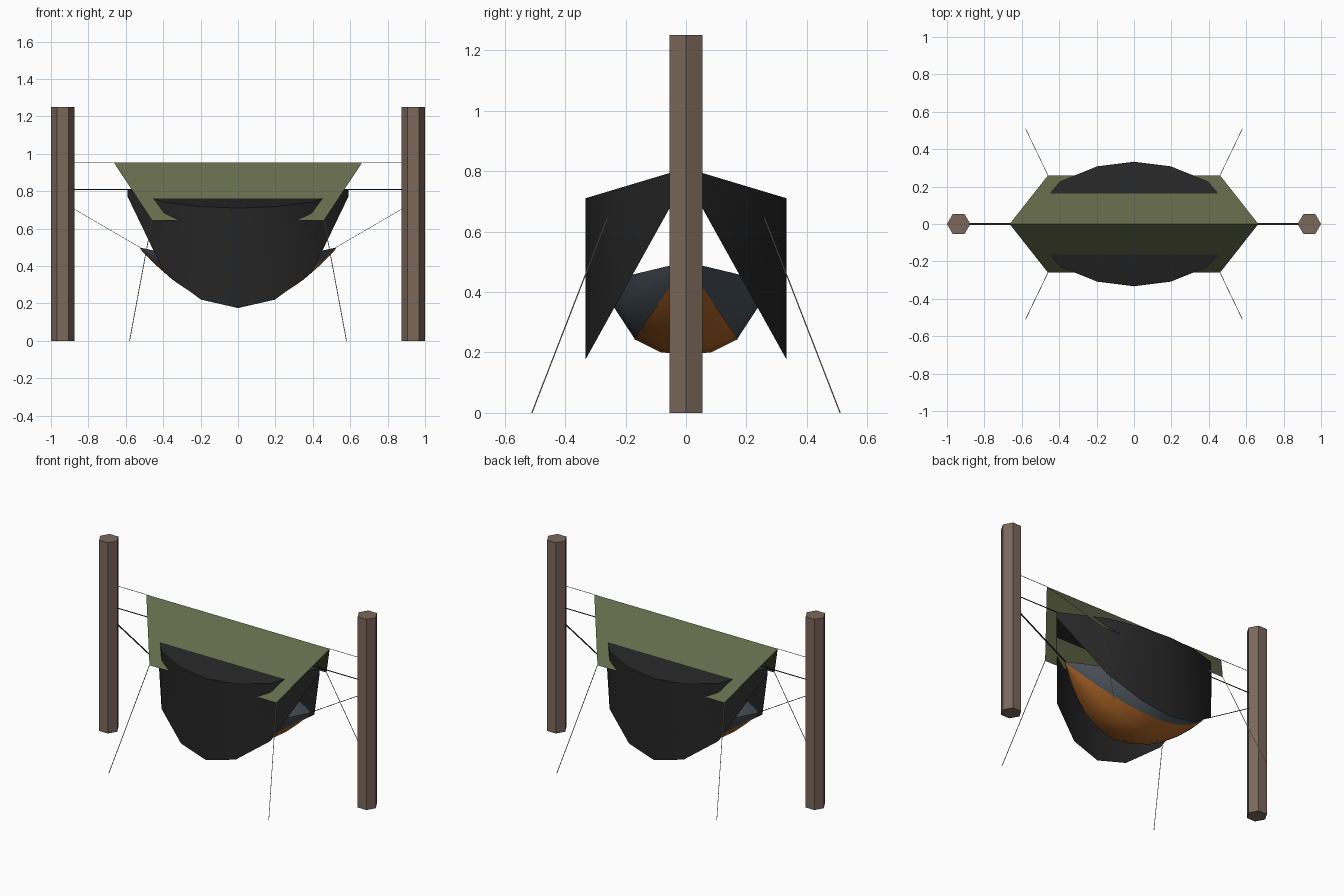
import bpy, math
from mathutils import Vector

if "Cube" in bpy.data.objects:
    bpy.data.objects.remove(bpy.data.objects["Cube"])


def material(name, srgb):
    m = bpy.data.materials.new(name)
    lin = [((c / 255 + 0.055) / 1.055) ** 2.4 for c in srgb]
    m.diffuse_color = (*lin, 1)
    m.use_nodes = True
    m.node_tree.nodes["Principled BSDF"].inputs["Base Color"].default_value = m.diffuse_color
    return m


WOOD = material("bark_brown", (122, 104, 90))
OLIVE = material("olive_green", (102, 108, 76))
BLACK = material("net_black", (37, 37, 37))
SLATE = material("slate_grey", (72, 80, 88))
ORANGE = material("burnt_orange", (178, 104, 40))
CORD = material("cord_beige", (190, 180, 160))
STRAP = material("strap_black", (28, 28, 28))


def make(name, verts, faces, mat, smooth=False):
    me = bpy.data.meshes.new(name)
    me.from_pydata(verts, [], faces)
    me.update()
    me.materials.append(mat)
    for p in me.polygons:
        p.use_smooth = smooth
    ob = bpy.data.objects.new(name, me)
    bpy.context.collection.objects.link(ob)
    return ob


def loft(name, sections, mat, smooth=False):
    """Open sheet through a row of equal-length sections."""
    n = len(sections[0])
    verts = [p for s in sections for p in s]
    faces = [(i * n + j, (i + 1) * n + j, (i + 1) * n + j + 1, i * n + j + 1)
             for i in range(len(sections) - 1) for j in range(n - 1)]
    return make(name, verts, faces, mat, smooth)


def bar(name, a, b, width, thick, mat):
    """Thin rectangular cord or webbing between two points."""
    a, b = Vector(a), Vector(b)
    d = (b - a).normalized()
    side = Vector((-d.y, d.x, 0)).normalized()
    up = d.cross(side) * thick / 2
    side = side * width / 2
    verts = [p + s * side + u * up for p in (a, b)
             for s, u in ((-1, -1), (1, -1), (1, 1), (-1, 1))]
    faces = [(3, 2, 1, 0), (4, 5, 6, 7)]
    faces += [(i, (i + 1) % 4, 4 + (i + 1) % 4, 4 + i) for i in range(4)]
    return make(name, verts, faces, mat)


# Hexagonal posts
for label, sx in (("left", -1), ("right", 1)):
    bpy.ops.mesh.primitive_cylinder_add(vertices=6, radius=0.0625, depth=1.25,
                                        location=(sx * 0.9375, 0, 0.625),
                                        rotation=(0, 0, math.pi / 6))
    post = bpy.context.object
    post.name = label + "_post"
    post.data.materials.append(WOOD)

# Tarp: two sloping panels meeting at the ridge
RIDGE_Z, EAVE = 0.955, (0.46, 0.26, 0.645)
ex, ey, ez = EAVE
make("tarp",
     [(-0.665, 0, RIDGE_Z), (0.665, 0, RIDGE_Z), (ex, -ey, ez), (-ex, -ey, ez),
      (ex, ey, ez), (-ex, ey, ez)],
     [(0, 3, 2, 1), (0, 1, 4, 5)], OLIVE)

# Bug net: a sloping top and a hanging side on each half, open below
widths = (0.0, 0.228, 0.308, 0.333, 0.308, 0.228, 0.0)
for label, sy in (("front", -1), ("back", 1)):
    top, side = [], []
    for i, w in enumerate(widths):
        x = -0.592 + 1.184 * i / 6
        shoulder = (x, sy * w, 0.81 - 0.3 * w)
        top.append([(x, 0, 0.81), shoulder])
        side.append([shoulder, (x, sy * w, 0.775 - 1.8 * w)])
    loft(label + "_net_top", top, BLACK)
    loft(label + "_net_side", side, BLACK, True)

# Hammock and underquilt: one sagging section scaled towards gathered ends
TIP_X, TIP_Z = 0.524, 0.5
half = [(0.0, 0.195), (0.085, 0.205), (0.172, 0.248), (0.24, 0.352), (0.272, 0.435)]


def sagging(name, pts, drop, mat):
    profile = [(-y, z) for y, z in reversed(pts[1:])] + pts
    sections = []
    for i in range(13):
        t = -1 + i / 6
        s = max(1 - t * t, 0.015)
        sections.append([(t * TIP_X, y * s, TIP_Z + (z - TIP_Z) * s - drop)
                         for y, z in profile])
    return loft(name, sections, mat, True)


sagging("hammock", half, 0, SLATE)
sagging("underquilt", half[:3], 0.004, ORANGE)

# Suspension straps, ridge lines and guy lines
for label, sx in (("left", -1), ("right", 1)):
    bar(label + "_strap", (sx * TIP_X, 0, TIP_Z), (sx * 0.885, 0, 0.71),
        0.01, 0.002, STRAP)
    bar(label + "_tarp_line", (sx * 0.665, 0, RIDGE_Z), (sx * 0.885, 0, RIDGE_Z),
        0.003, 0.002, CORD)
    for end, sy in (("front", -1), ("back", 1)):
        bar(f"{end}_{label}_guy_line", (sx * ex, sy * ey, ez),
            (sx * 0.58, sy * 0.51, 0), 0.003, 0.003, CORD)
bar("net_ridge_line", (-0.885, 0, 0.81), (0.885, 0, 0.81), 0.004, 0.004, STRAP)
